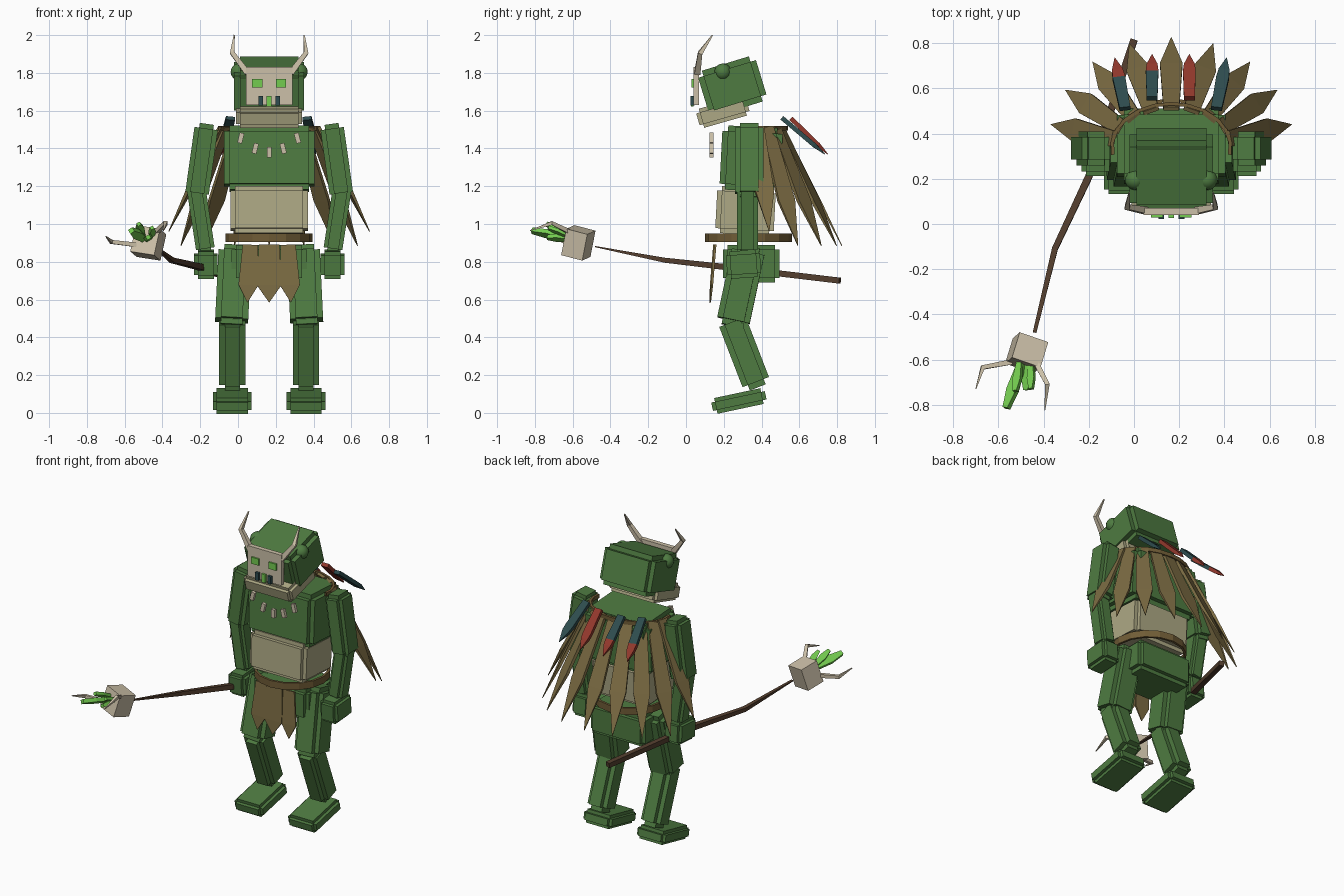
import bpy, bmesh, math
from mathutils import Vector, Matrix

if "Cube" in bpy.data.objects:
    bpy.data.objects.remove(bpy.data.objects["Cube"])

CX = 0.165  # body centre line


def material(name, rgb):
    m = bpy.data.materials.new(name)
    lin = [((c / 255 + 0.055) / 1.055) ** 2.4 for c in rgb]
    m.diffuse_color = (*lin, 1)
    m.use_nodes = True
    m.node_tree.nodes["Principled BSDF"].inputs["Base Color"].default_value = m.diffuse_color
    return m


GREEN = material("skin green", (78, 123, 65))
BONE = material("bone", (204, 192, 168))
BELLY = material("pale hide", (174, 169, 133))
BROWN = material("feather brown", (124, 108, 67))
BELT = material("belt brown", (112, 92, 54))
WOOD = material("dark wood", (82, 61, 45))
RED = material("feather red", (146, 56, 44))
TEAL = material("feather teal", (46, 76, 78))
GLOW = material("bright green", (116, 204, 80))


def finish(name, bm, mats):
    bmesh.ops.recalc_face_normals(bm, faces=bm.faces)
    me = bpy.data.meshes.new(name)
    bm.to_mesh(me)
    bm.free()
    for m in mats:
        me.materials.append(m)
    ob = bpy.data.objects.new(name, me)
    bpy.context.collection.objects.link(ob)
    return ob


def box(name, centre, size, mat, rot=Matrix(), step=0.0):
    """Plain box, or three crossed boxes with stepped edges."""
    bm = bmesh.new()
    for axis in range(3 if step else 1):
        s = [size[i] - (0 if i == axis else 2 * step) for i in range(3)]
        bmesh.ops.create_cube(bm, size=1, matrix=Matrix.Translation(centre)
                              @ rot @ Matrix.Diagonal((*s, 1)))
    return finish(name, bm, [mat])


def limb(name, a, b, w, d, mat, step=0.025):
    """Stepped box running from a to b."""
    a, b = Vector(a), Vector(b)
    z = (a - b).normalized()
    x = Vector((0, 1, 0)).cross(z).normalized()
    y = z.cross(x)
    rot = Matrix((x, y, z)).transposed().to_4x4()
    return box(name, (a + b) / 2, (w, d, (a - b).length), mat, rot, step)


def loft(name, pts, halves, side, mats, split=99):
    """Rectangular section swept along pts; segments from split use mats[1]."""
    pts = [Vector(p) for p in pts]
    bm = bmesh.new()
    rows = []
    for i, (p, (w, h)) in enumerate(zip(pts, halves)):
        t = (pts[min(i + 1, len(pts) - 1)] - pts[max(i - 1, 0)]).normalized()
        n = t.cross(Vector(side)).normalized()
        s = n.cross(t)
        rows.append([bm.verts.new(p + s * w * u + n * h * v)
                     for u, v in ((-1, -1), (1, -1), (1, 1), (-1, 1))])
    for i in range(len(rows) - 1):
        for k in range(4):
            f = bm.faces.new((rows[i][k], rows[i][(k + 1) % 4],
                              rows[i + 1][(k + 1) % 4], rows[i + 1][k]))
            f.material_index = int(i >= split)
    bm.faces.new(rows[0])
    bm.faces.new(rows[-1]).material_index = int(split < 99)
    return finish(name, bm, mats)


def blade(name, a, b, side, profile, thick, mats, split=99):
    a, b = Vector(a), Vector(b)
    return loft(name, [a.lerp(b, t) for t, _ in profile],
                [(w, thick if w > 0.005 else 0.002) for _, w in profile],
                side, mats, split)


def band(name, cy, rx, ry, z0, z1, a0, a1, n, mat, wall=0.015):
    """Curved strap around the body."""
    bm = bmesh.new()
    rows = []
    for i in range(n + 1):
        a = math.radians(a0 + (a1 - a0) * i / n)
        rows.append([bm.verts.new((CX + (rx - o) * math.cos(a), cy + (ry - o) * math.sin(a), z))
                     for o, z in ((0, z0), (0, z1), (wall, z1), (wall, z0))])
    for r, q in zip(rows, rows[1:]):
        for k in range(4):
            bm.faces.new((r[k], r[(k + 1) % 4], q[(k + 1) % 4], q[k]))
    return finish(name, bm, [mat])


def pitch(deg):
    return Matrix.Rotation(math.radians(deg), 4, 'X')


# head, jaw and mask
box("head", (CX, 0.245, 1.73), (0.37, 0.32, 0.25), GREEN, pitch(17), 0.03)
box("jaw", (CX, 0.195, 1.592), (0.35, 0.275, 0.105), BELLY, pitch(16), 0.02)
box("mask", (CX, 0.055, 1.73), (0.245, 0.03, 0.2), BONE)
box("mask_nose", (CX, 0.034, 1.65), (0.026, 0.014, 0.055), GLOW)

# torso
box("chest", (CX, 0.345, 1.345), (0.48, 0.32, 0.34), GREEN, pitch(-3), 0.03)
box("belly", (CX, 0.315, 1.07), (0.41, 0.31, 0.25), BELLY, pitch(-3), 0.025)
box("pelvis", (CX, 0.345, 0.79), (0.4, 0.3, 0.2), GREEN, Matrix(), 0.025)
band("belt", 0.33, 0.23, 0.23, 0.905, 0.95, 0, 360, 16, BELT)
band("collar", 0.34, 0.27, 0.2, 1.495, 1.52, -10, 190, 12, BELT)

for side, tag in ((-1, "left"), (1, "right")):
    def at(dx, y, z):
        return (CX + side * dx, y, z)

    # mask details
    box(tag + "_eye", at(0.063, 0.036, 1.745), (0.054, 0.014, 0.043), GLOW)
    box(tag + "_fang", at(0.045, 0.034, 1.652), (0.025, 0.022, 0.05), TEAL)
    loft(tag + "_mask_horn", [at(0.115, 0.06, 1.8), at(0.195, 0.075, 1.905), at(0.185, 0.14, 2.0)],
         [(0.016, 0.016), (0.012, 0.012), (0.003, 0.003)], (0, 1, 0), [BONE])
    bpy.ops.mesh.primitive_uv_sphere_add(segments=14, ring_count=8, radius=0.045,
                                         location=at(0.16, 0.195, 1.805))
    ear = bpy.context.object
    ear.name = tag + "_ear"
    ear.data.materials.append(GREEN)
    bpy.ops.object.shade_smooth_by_angle()
    # necklace teeth
    for dx, z in ((0.15, 1.455), (0.074, 1.4)):
        box(tag + "_tooth", at(dx, 0.135, z), (0.025, 0.02, 0.055), BONE,
            Matrix.Rotation(side * -0.25, 4, 'Y'))
    # arms
    limb(tag + "_upper_arm", at(0.33, 0.335, 1.53), at(0.385, 0.335, 1.14), 0.125, 0.15, GREEN)
    limb(tag + "_forearm", at(0.39, 0.325, 1.21), at(0.335, 0.325, 0.85), 0.1, 0.11, GREEN, 0.02)
    box(tag + "_hand", at(0.335, 0.305, 0.787), (0.125, 0.18, 0.145), GREEN, pitch(4), 0.02)
    # legs
    limb(tag + "_thigh", at(0.18, 0.335, 0.88), at(0.2, 0.245, 0.46), 0.175, 0.175, GREEN, 0.03)
    limb(tag + "_shin", at(0.195, 0.235, 0.51), at(0.195, 0.38, 0.135), 0.14, 0.15, GREEN, 0.03)
    box(tag + "_foot", at(0.195, 0.28, 0.063), (0.205, 0.29, 0.085), GREEN, pitch(12), 0.02)
    # side loincloth feather
    blade(tag + "_loin_feather", at(0.1, 0.155, 0.89), at(0.115, 0.13, 0.585), (1, 0, 0),
          ((0, 0.04), (0.7, 0.052), (1, 0.001)), 0.006, [BROWN])
box("middle_tooth", (CX, 0.135, 1.38), (0.025, 0.02, 0.055), BONE)
blade("middle_loin_feather", (CX, 0.15, 0.89), (CX, 0.125, 0.585), (1, 0, 0),
      ((0, 0.055), (0.7, 0.065), (1, 0.001)), 0.006, [BROWN])

# feather cape fanned round the back
for i in range(9):
    a = math.radians(10 + 20 * i)
    c, s = math.cos(a), math.sin(a)
    blade("cape_feather", (CX + 0.26 * c, 0.35 + 0.16 * s, 1.515),
          (CX + 0.54 * c, 0.36 + 0.465 * s, 0.96 if i in (0, 8) else 0.885), (-s, c, 0),
          ((0, 0.035), (0.62, 0.05), (1, 0.001)), 0.009, [BROWN])

# short coloured feathers above the cape
for x0, x1, y0, y1, mats in ((-0.04, -0.085, 0.51, 0.735, [TEAL, RED]),
                             (0.08, 0.08, 0.555, 0.75, [TEAL, RED]),
                             (0.245, 0.245, 0.555, 0.75, [RED, RED]),
                             (0.365, 0.41, 0.51, 0.735, [TEAL, TEAL])):
    blade("accent_feather", (x0, y0, 1.56), (x1, y1, 1.37), (1, 0, 0),
          ((0, 0.024), (0.6, 0.028), (0.75, 0.024), (1, 0.001)), 0.012, mats, 1)

# bent staff
loft("staff", [(0.0, 0.815, 0.7), (-0.2, 0.21, 0.772), (-0.35, -0.11, 0.808), (-0.44, -0.48, 0.88)],
     [(0.016, 0.016), (0.016, 0.016), (0.013, 0.013), (0.008, 0.003)], (1, 0, 0), [WOOD])

# skull block at the staff end, with horns and crystals
box("staff_skull", (-0.475, -0.57, 0.9), (0.135, 0.12, 0.145), BONE,
    Matrix.Rotation(math.radians(-17), 4, 'Z') @ pitch(-14) @ Matrix.Rotation(0.15, 4, 'Y'))
for pts in ([(-0.54, -0.61, 0.89), (-0.67, -0.635, 0.905), (-0.7, -0.73, 0.935)],
            [(-0.43, -0.62, 0.96), (-0.383, -0.71, 1.005), (-0.395, -0.825, 0.965)]):
    loft("staff_horn", pts, [(0.012, 0.012), (0.01, 0.01), (0.002, 0.002)], (0, 0, 1), [BONE])
for base, tip, w in (((-0.495, -0.61, 0.92), (-0.565, -0.815, 0.965), 0.026),
                     ((-0.475, -0.61, 0.92), (-0.475, -0.735, 0.93), 0.022),
                     ((-0.505, -0.61, 0.94), (-0.525, -0.74, 1.0), 0.02),
                     ((-0.455, -0.61, 0.93), (-0.455, -0.73, 0.98), 0.018)):
    blade("crystal", base, tip, (1, 0, 0.6), ((0, w * 0.6), (0.6, w), (1, w * 0.5)), w * 0.5, [GLOW])
